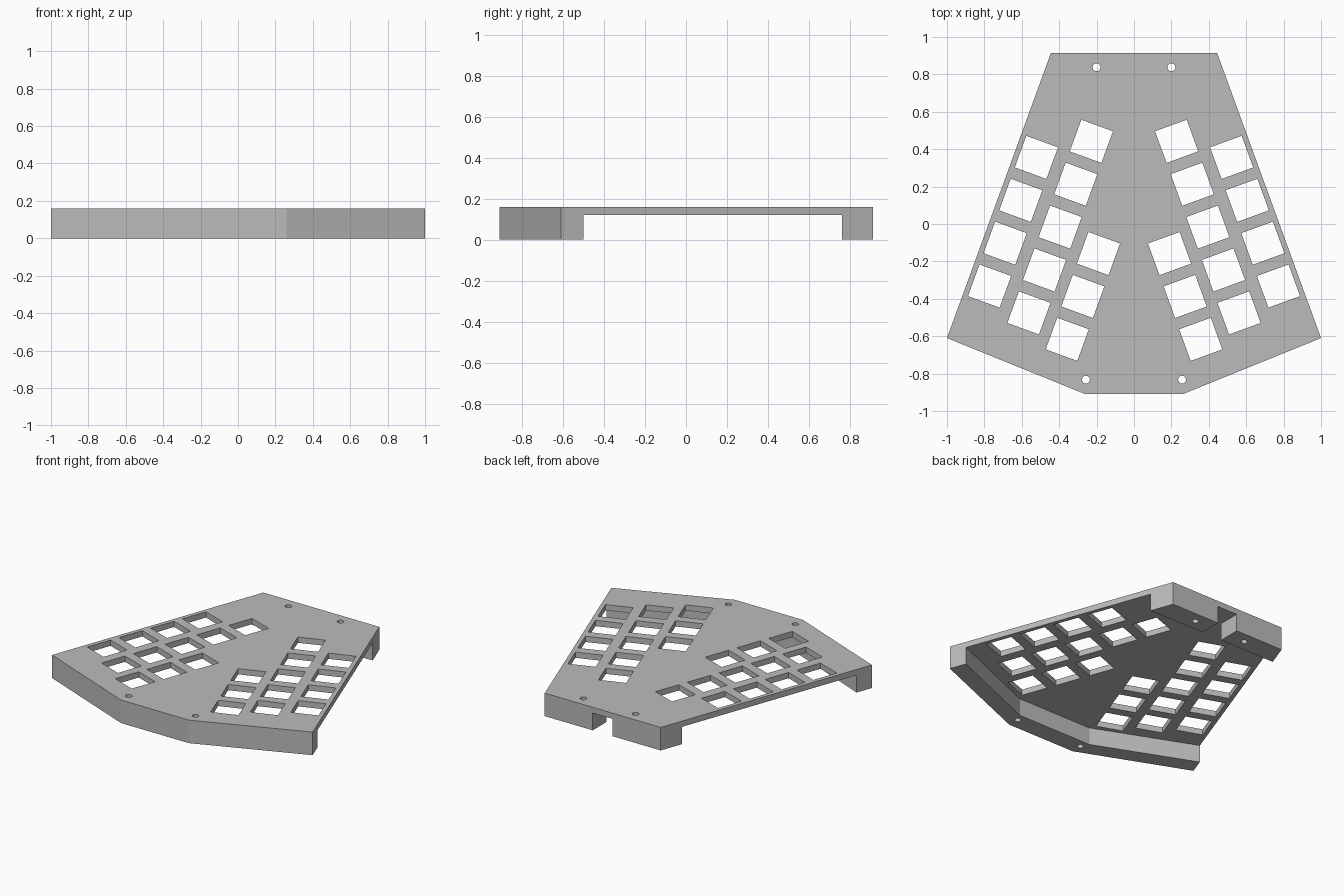
import bpy, bmesh
from math import radians, sin, cos
from mathutils import Matrix

cube = bpy.data.objects.get("Cube")
if cube:
    bpy.data.objects.remove(cube, do_unlink=True)

HEIGHT = 0.16
PLATE_BOTTOM = 0.12
KEY = 0.18
PITCH = 0.244
TILT = radians(20)

grey = bpy.data.materials.new("plain_grey")
grey.use_nodes = True
colour = (0.5, 0.5, 0.5, 1)
grey.diffuse_color = colour
grey.node_tree.nodes["Principled BSDF"].inputs["Base Color"].default_value = colour


def make_object(name, bm):
    bmesh.ops.recalc_face_normals(bm, faces=bm.faces)
    mesh = bpy.data.meshes.new(name)
    bm.to_mesh(mesh)
    bm.free()
    mesh.materials.append(grey)
    obj = bpy.data.objects.new(name, mesh)
    bpy.context.collection.objects.link(obj)
    return obj


def mirrored(half):
    """Close a right-hand profile with its mirror image."""
    return half + [(-x, y) for x, y in reversed(half)]


def prism(name, outline, z0, z1):
    bm = bmesh.new()
    face = bm.faces.new([bm.verts.new((x, y, z0)) for x, y in outline])
    top = bmesh.ops.extrude_face_region(bm, geom=[face])["geom"]
    verts = [v for v in top if isinstance(v, bmesh.types.BMVert)]
    bmesh.ops.translate(bm, verts=verts, vec=(0, 0, z1 - z0))
    return make_object(name, bm)


def cut(target, cutter):
    mod = target.modifiers.new(cutter.name, "BOOLEAN")
    mod.operation = "DIFFERENCE"
    mod.solver = "EXACT"
    mod.object = cutter
    cutter.hide_render = True
    cutter.hide_viewport = True
    cutter.display_type = "WIRE"


# Tapered case body
case = prism("keyboard_case",
             mirrored([(0.445, 0.913), (1, -0.61), (0.26, -0.91)]), 0, HEIGHT)

# Open underside: leaves a bent front rail and a back rail split by a cable gap
cavity = prism("underside_cutter",
               mirrored([(0.077, 1.2), (0.077, 0.76), (1.2, 0.76),
                         (1.2, -0.401), (0.285, -0.777)]), -0.1, PLATE_BOTTOM)
cut(case, cavity)

# Key openings: (top key centre x, y, number of keys) per column
bm = bmesh.new()
for x, y, count in [(0.522, 0.356, 4), (0.228, 0.442, 5), (0.19, -0.158, 3)]:
    for i in range(count):
        cx = x + i * PITCH * sin(TILT)
        cy = y - i * PITCH * cos(TILT)
        for side in (1, -1):
            place = (Matrix.Translation((side * cx, cy, HEIGHT))
                     @ Matrix.Rotation(side * TILT, 4, "Z")
                     @ Matrix.Diagonal((KEY, KEY, 0.2, 1)))
            bmesh.ops.create_cube(bm, size=1, matrix=place)
cut(case, make_object("key_cutters", bm))

# Screw holes through both rails
bm = bmesh.new()
for x, y in [(0.2, 0.838), (0.257, -0.832)]:
    for side in (1, -1):
        bmesh.ops.create_cone(bm, cap_ends=True, segments=24, radius1=0.021,
                              radius2=0.021, depth=0.6,
                              matrix=Matrix.Translation((side * x, y, 0)))
cut(case, make_object("screw_cutters", bm))
